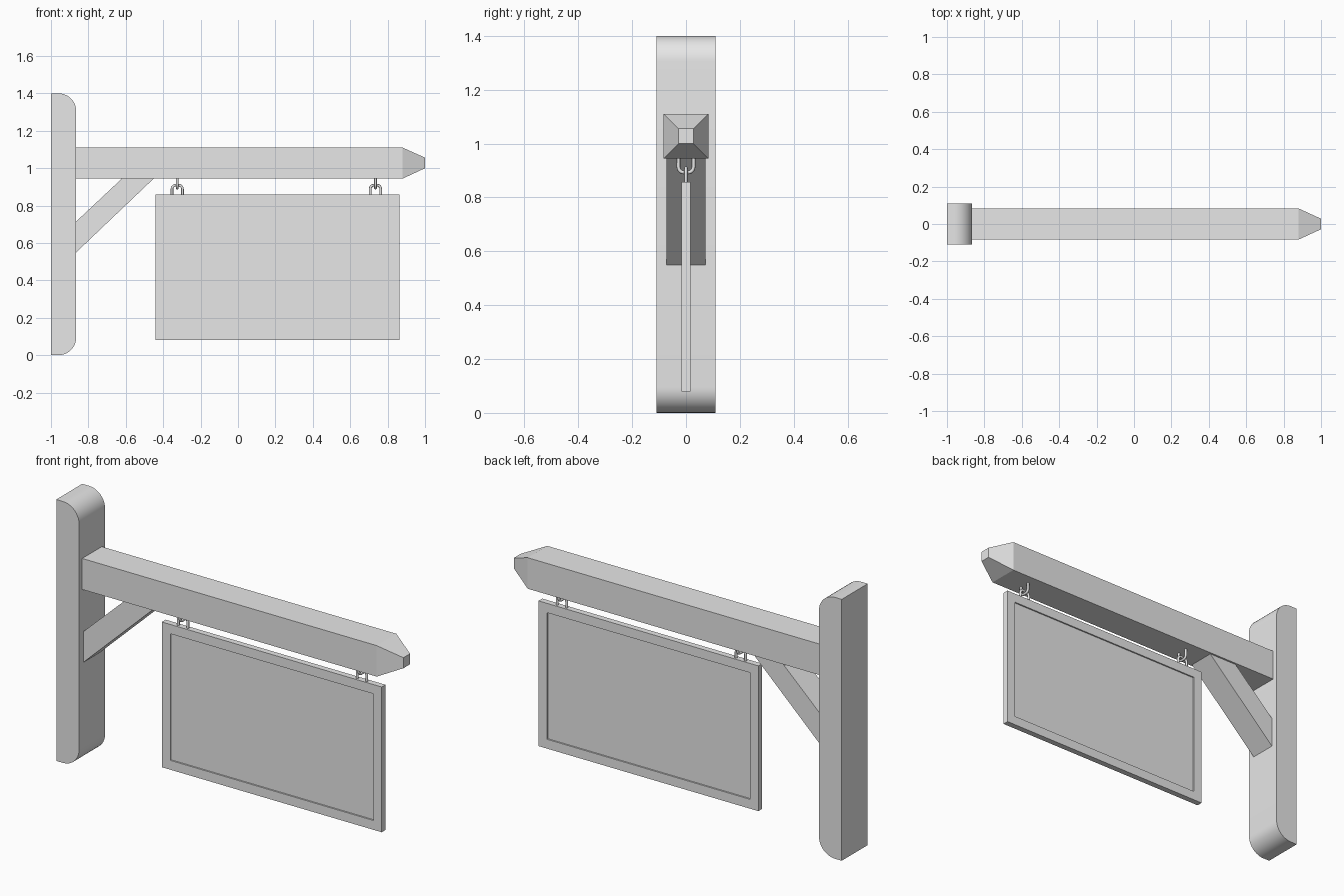
import bpy
import bmesh
from math import sin, cos, pi, radians
from mathutils import Vector

cube = bpy.data.objects.get("Cube")
if cube:
    bpy.data.objects.remove(cube, do_unlink=True)

# Single plain grey for every part
grey = bpy.data.materials.new("plain_grey")
grey.use_nodes = True
grey.diffuse_color = (0.8, 0.8, 0.8, 1)
grey.node_tree.nodes["Principled BSDF"].inputs["Base Color"].default_value = (0.8, 0.8, 0.8, 1)


def add_object(name, data):
    obj = bpy.data.objects.new(name, data)
    bpy.context.collection.objects.link(obj)
    data.materials.append(grey)
    return obj


def select_only(obj):
    bpy.ops.object.select_all(action='DESELECT')
    obj.select_set(True)
    bpy.context.view_layer.objects.active = obj


def finish(name, bm):
    bmesh.ops.recalc_face_normals(bm, faces=bm.faces[:])
    mesh = bpy.data.meshes.new(name)
    bm.to_mesh(mesh)
    bm.free()
    return add_object(name, mesh)


def extrude_profile(name, points, half_depth):
    """Extrude an x-z outline symmetrically along y."""
    bm = bmesh.new()
    face = bm.faces.new([bm.verts.new((x, -half_depth, z)) for x, z in points])
    result = bmesh.ops.extrude_face_region(bm, geom=[face])
    verts = [v for v in result["geom"] if isinstance(v, bmesh.types.BMVert)]
    bmesh.ops.translate(bm, verts=verts, vec=(0, 2 * half_depth, 0))
    return finish(name, bm)


def box(low, high):
    bm = bmesh.new()
    low, high = Vector(low), Vector(high)
    bmesh.ops.create_cube(bm, size=1)
    bmesh.ops.scale(bm, vec=high - low, verts=bm.verts[:])
    bmesh.ops.translate(bm, vec=(low + high) / 2, verts=bm.verts[:])
    return bm


# Wall post with its two outer corners rounded
BACK, FRONT, TOP, R = -1.0, -0.865, 1.4, 0.095
STEPS = 10
arc = [i / STEPS * pi / 2 for i in range(STEPS + 1)]
outline = [(BACK, 0)]
outline += [(FRONT - R + R * sin(a), R - R * cos(a)) for a in arc]
outline += [(FRONT - R + R * cos(a), TOP - R + R * sin(a)) for a in arc]
outline += [(BACK, TOP)]
post = extrude_profile("wall_post", outline, 0.11)
select_only(post)
bpy.ops.object.shade_smooth_by_angle(angle=radians(30))

# Horizontal beam with a blunt pyramid tip
bm = box((FRONT, -0.083, 0.944), (0.88, 0.083, 1.11))
end = max(bm.faces, key=lambda f: f.calc_center_median().x)
tip = bmesh.ops.extrude_face_region(bm, geom=[end])
bmesh.ops.delete(bm, geom=[end], context='FACES_ONLY')
for v in tip["geom"]:
    if isinstance(v, bmesh.types.BMVert):
        v.co = (1.0, v.co.y * 0.34, 1.028 + (v.co.z - 1.027) * 0.34)
finish("beam", bm)

# Diagonal brace under the beam
extrude_profile("brace", [(FRONT, 0.55), (-0.45, 0.945), (-0.62, 0.945), (FRONT, 0.715)], 0.073)

# Hanging board with a recessed panel on both sides
bm = box((-0.44, -0.016, 0.08), (0.863, 0.016, 0.858))
for side in (-1, 1):
    bm.normal_update()
    panel = next(f for f in bm.faces if f.normal.y * side > 0.9)
    bmesh.ops.inset_region(bm, faces=[panel], thickness=0.05, use_even_offset=True)
    rim = bmesh.ops.inset_region(bm, faces=[panel], thickness=0.0005, use_even_offset=True)
    bmesh.ops.translate(bm, verts=panel.verts[:], vec=(0, -side * 0.007, 0))
finish("sign_board", bm)


def staple(name, x, base, tip_z, axis):
    """Bent rod in a U shape; legs at base, bend at tip_z, spread along axis."""
    half, r = 0.028, 0.02
    up = 1 if tip_z > base else -1
    bend = [i / 5 * pi / 2 for i in range(6)]
    right = [(half - r + r * cos(a), tip_z - up * r * (1 - sin(a))) for a in bend]
    path = [(half, base)] + right
    path += [(-s, z) for s, z in reversed(path)]
    curve = bpy.data.curves.new(name, 'CURVE')
    curve.dimensions = '3D'
    curve.bevel_depth = 0.007
    curve.bevel_resolution = 2
    curve.use_fill_caps = True
    spline = curve.splines.new('POLY')
    spline.points.add(len(path) - 1)
    for p, (s, z) in zip(spline.points, path):
        p.co = (x + s, 0, z, 1) if axis == 'X' else (x, s, z, 1)
    obj = add_object(name, curve)
    select_only(obj)
    bpy.ops.object.convert(target='MESH')
    bpy.ops.object.shade_smooth_by_angle(angle=radians(50))


# Two pairs of interlocked staples carry the board
for label, x in (("right", -0.325), ("left", 0.735)):
    staple(label + "_board_staple", x, 0.855, 0.909, 'X')
    staple(label + "_beam_staple", x, 0.948, 0.893, 'Y')
